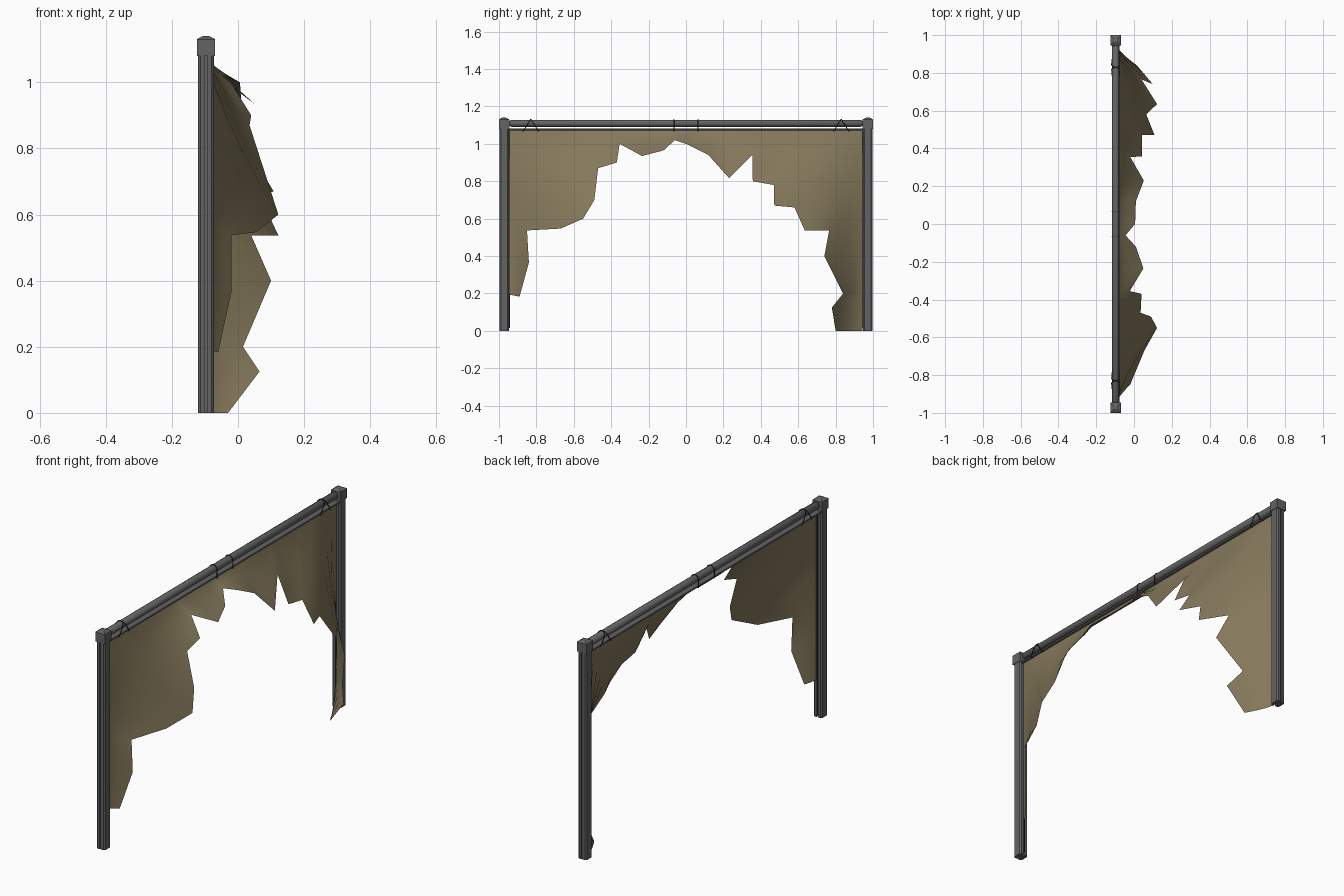
import bpy, bmesh, math
from mathutils import Vector

if "Cube" in bpy.data.objects:
    bpy.data.objects.remove(bpy.data.objects["Cube"])


def material(name, rgb):
    m = bpy.data.materials.new(name)
    m.diffuse_color = (*rgb, 1)
    m.use_nodes = True
    m.node_tree.nodes["Principled BSDF"].inputs["Base Color"].default_value = m.diffuse_color
    return m


STEEL = material("grey_metal", (0.125, 0.125, 0.128))
CLOTH = material("tan_cloth", (0.235, 0.19, 0.105))
CORD = material("dark_cord", (0.03, 0.03, 0.032))
CX = -0.097   # frame plane


def finish(name, bm, mat, smooth=None):
    bmesh.ops.recalc_face_normals(bm, faces=bm.faces)
    me = bpy.data.meshes.new(name)
    bm.to_mesh(me)
    bm.free()
    ob = bpy.data.objects.new(name, me)
    bpy.context.collection.objects.link(ob)
    me.materials.append(mat)
    if smooth:
        bpy.context.view_layer.objects.active = ob
        ob.select_set(True)
        bpy.ops.object.shade_smooth_by_angle(angle=math.radians(smooth))
        ob.select_set(False)
    return ob


def loft(bm, rings, caps=True):
    rows = [[bm.verts.new(p) for p in r] for r in rings]
    n = len(rows[0])
    for a, b in zip(rows, rows[1:]):
        for i in range(n):
            j = (i + 1) % n
            bm.faces.new((a[i], a[j], b[j], b[i]))
    if caps:
        bm.faces.new(rows[0])
        bm.faces.new(rows[-1])


def cord(name, points, radius, closed=False):
    cu = bpy.data.curves.new(name, 'CURVE')
    cu.dimensions = '3D'
    cu.bevel_depth = radius
    cu.bevel_resolution = 1
    cu.use_fill_caps = True
    sp = cu.splines.new('POLY')
    sp.points.add(len(points) - 1)
    for p, q in zip(sp.points, points):
        p.co = (*q, 1)
    sp.use_cyclic_u = closed
    ob = bpy.data.objects.new(name, cu)
    bpy.context.collection.objects.link(ob)
    cu.materials.append(CORD)


for s, side in ((-1, "near"), (1, "far")):
    # chamfered post with a shallow outer groove and a deep inner slot
    half = [(.004, -.021), (.004, -.026), (.017, -.026), (.0245, -.018),
            (.0245, .018), (.017, .026), (.005, .026), (.005, .008)]
    prof = half + [(-u, v) for u, v in reversed(half)]
    bm = bmesh.new()
    loft(bm, [[(CX + u, s * (.9715 - v), z) for u, v in prof] for z in (0, 1.085)])
    finish(side + "_post", bm, STEEL)

    # corner cap with low point on top
    bm = bmesh.new()
    sq = lambda h, z: [(CX + a * h, s * .9725 + b * h, z)
                       for a, b in ((-1, -1), (1, -1), (1, 1), (-1, 1))]
    loft(bm, [sq(.0275, 1.08), sq(.0275, 1.13), sq(.024, 1.133), sq(.008, 1.141)])
    finish(side + "_corner_cap", bm, STEEL)

    # lacing cord along the post
    cord(side + "_edge_cord", [(CX, s * .943, .015), (CX, s * .943, 1.07)], .003)

# round top beam with tapered ends
bm = bmesh.new()
loft(bm, [[(CX + r * math.cos(math.tau * (k + .5) / 12), y,
            1.11 + r * math.sin(math.tau * (k + .5) / 12)) for k in range(12)]
          for y, r in ((-.95, .008), (-.935, .0195), (.935, .0195), (.95, .008))])
finish("top_beam", bm, STEEL, 40)

# slim channel rail under the beam, open below, with the lacing cord inside
bm = bmesh.new()
rail = [(-.019, 1.070), (-.019, 1.078), (-.014, 1.081), (.014, 1.081), (.019, 1.078),
        (.019, 1.070), (.007, 1.070), (.007, 1.076), (-.007, 1.076), (-.007, 1.070)]
loft(bm, [[(CX + u, y, z) for u, z in rail] for y in (-.95, .95)])
finish("lower_rail", bm, STEEL)
cord("top_edge_cord", [(CX, -.94, 1.072), (CX, .94, 1.072)], .003)

# tie loops round beam and rail: crossed pairs at the ends, upright in the middle
for y, lean in ((-.83, -.042), (-.83, .042), (-.065, 0), (.065, 0), (.83, -.042), (.83, .042)):
    pts = []
    for k in range(9):
        a = (k / 8 * 2 - 1) * math.pi / 2
        pts.append((CX + .0215 * math.sin(a), 1.11 + .0215 * math.cos(a)))
    pts += [(CX + .021, 1.068), (CX - .021, 1.068)]
    cord("beam_tie", [(x, y + lean * (1.132 - z) / .066, z) for x, z in pts], .0022, True)

# torn cloth: ragged edge (y, z, x) joined back to the frame opening, flaring outward
EDGE = [(-.89, .183, -.06), (-.84, .365, -.02), (-.85, .537, -.02), (-.67, .547, .055),
        (-.55, .60, .122), (-.49, .70, .09), (-.47, .87, .035), (-.37, .90, .04),
        (-.355, 1.0, -.022), (-.235, .935, .05), (-.12, .965, .01), (-.06, 1.02, -.045),
        (0, 1.0, .006), (.12, .94, .01), (.23, .817, .052), (.355, .94, -.02),
        (.357, .80, .042), (.47, .78, .042), (.472, .67, .108), (.58, .66, .065),
        (.635, .537, .122), (.765, .537, .04), (.74, .40, .10), (.84, .20, .015),
        (.78, .125, .065), (.80, 0, -.03)]
STEPS = 5
bm = bmesh.new()
rows = []
for y, z, x in EDGE:
    k = min(.944 / max(abs(y), 1e-6), 1.072 / max(z, 1e-6))
    fy, fz = y * k, z * k
    if abs(fy) > .9 and fz > 1.0:          # snap to the corner
        fy, fz = math.copysign(.944, fy), 1.072
    root, tip = Vector((-.091, fy, fz)), Vector((x, y, z))
    row = []
    for i in range(STEPS + 1):
        t = i / STEPS
        p = root.lerp(tip, t)
        p.x = root.x + (tip.x - root.x) * t ** 1.35
        row.append(bm.verts.new(p))
    rows.append(row)
for a, b in zip(rows, rows[1:]):
    for i in range(STEPS):
        bm.faces.new((a[i], a[i + 1], b[i + 1], b[i]))
finish("torn_cloth", bm, CLOTH, 60)
